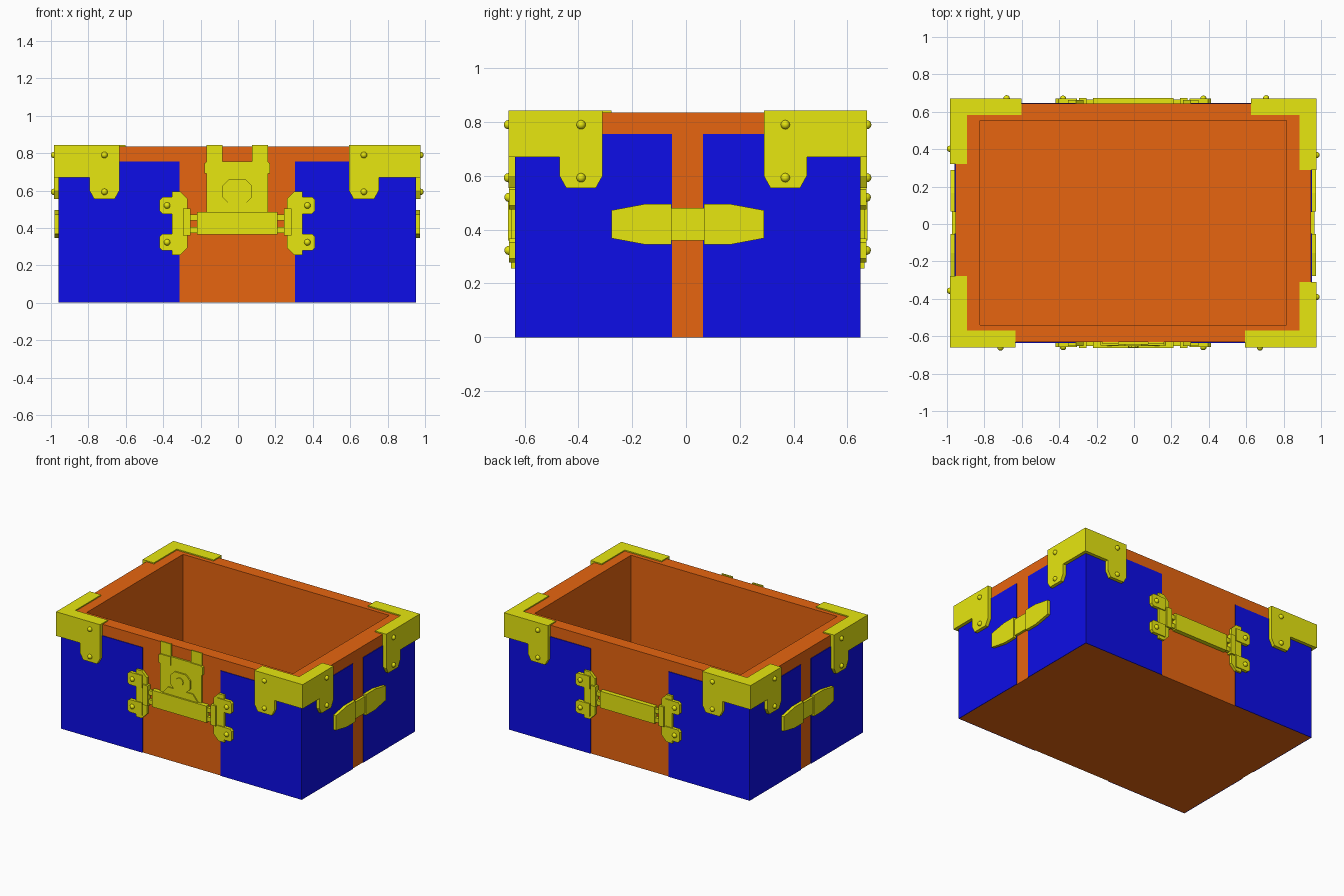
import bpy, bmesh, math
from mathutils import Matrix, Vector

if "Cube" in bpy.data.objects:
    bpy.data.objects.remove(bpy.data.objects["Cube"])

CX, CY = -0.004, 0.006          # box centre
HX, HY = 0.951, 0.637           # half sizes of the box
TOP, T = 0.835, 0.029           # rim height, bracket thickness


def mat(name, rgb):
    m = bpy.data.materials.new(name)
    m.diffuse_color = (*rgb, 1)
    m.use_nodes = True
    m.node_tree.nodes["Principled BSDF"].inputs["Base Color"].default_value = m.diffuse_color
    return m


WOOD = mat("orange wood", (0.8, 0.13, 0.005))
BLUE = mat("blue panel", (0.004, 0.004, 0.8))
BRASS = mat("yellow metal", (0.8, 0.8, 0.005))


def finish(name, bm, material, smooth=False):
    bmesh.ops.recalc_face_normals(bm, faces=bm.faces)
    me = bpy.data.meshes.new(name)
    bm.to_mesh(me)
    bm.free()
    me.materials.append(material)
    for p in me.polygons:
        p.use_smooth = smooth
    ob = bpy.data.objects.new(name, me)
    bpy.context.collection.objects.link(ob)
    return ob


def side_matrix(k):
    """Local (u along side, -y outward, z up); k = 0 front, 1 right, 2 back, 3 left."""
    d = HY if k % 2 == 0 else HX
    return (Matrix.Translation((CX, CY, 0)) @ Matrix.Rotation(k * math.pi / 2, 4, 'Z')
            @ Matrix.Translation((0, -d, 0)))


def prism(bm, pts, vec):
    f = bm.faces.new([bm.verts.new(p) for p in pts])
    r = bmesh.ops.extrude_face_region(bm, geom=[f])
    bmesh.ops.translate(bm, vec=vec, verts=[v for v in r['geom'] if isinstance(v, bmesh.types.BMVert)])


def plate(name, pts, depth, k, material=BRASS, back=0.0):
    """Outline (u, z) extruded outward from side k."""
    bm = bmesh.new()
    prism(bm, [(u, -back, z) for u, z in pts], Vector((0, back - depth, 0)))
    bm.transform(side_matrix(k))
    return finish(name, bm, material)


def rect(u0, u1, z0, z1):
    return [(u0, z0), (u1, z0), (u1, z1), (u0, z1)]


def flip(pts, s):
    return [(u * s, z) for u, z in pts]


def rivet(u, z, out, k):
    bm = bmesh.new()
    bmesh.ops.create_uvsphere(bm, u_segments=12, v_segments=8, radius=0.017)
    bm.transform(side_matrix(k) @ Matrix.Translation((u, -out, z)))
    finish("rivet", bm, BRASS, True)


# open box: cube with the top inset and pushed down
bm = bmesh.new()
prism(bm, [(CX + sx * HX, CY + sy * HY, 0) for sx, sy in ((-1, -1), (1, -1), (1, 1), (-1, 1))],
      Vector((0, 0, TOP)))
bmesh.ops.recalc_face_normals(bm, faces=bm.faces)
lid = max(bm.faces, key=lambda f: f.calc_center_median().z)
bmesh.ops.inset_region(bm, faces=[lid], thickness=0.1)
r = bmesh.ops.extrude_face_region(bm, geom=[lid])
moved = [v for v in r['geom'] if isinstance(v, bmesh.types.BMVert)]
bmesh.ops.delete(bm, geom=[lid], context='FACES_ONLY')
for v in bm.verts:              # inner wall sizes
    if abs(v.co.x - CX) < HX - 0.05:
        v.co.x = CX + math.copysign(0.82, v.co.x - CX)
        v.co.y = CY + math.copysign(0.547, v.co.y - CY)
for v in moved:
    v.co.z = 0.08
finish("box", bm, WOOD)

for k in range(4):
    half = HX if k % 2 == 0 else HY
    H = half + T
    gap = 0.31 if k % 2 == 0 else 0.058
    for s in (-1, 1):
        # painted panels on both halves of the side
        plate("side_panel", flip(rect(gap, half + 0.005, 0, 0.755), s), 0.005, k, BLUE)
        # corner bracket face with chamfered tab, longer on the right end
        a = H - (0.35 if s < 0 else 0.383)
        e = half if s < 0 else H
        plate("corner_bracket",
              flip([(e, TOP), (a, TOP), (a, 0.6), (a + 0.025, 0.555), (a + 0.135, 0.555),
                    (a + 0.16, 0.6), (a + 0.16, 0.67), (e, 0.67)], s), T, k)
        for z in (0.79, 0.593):
            rivet(s * (a + 0.08), z, T, k)
    # L-shaped bracket top at the left corner of this side
    other = HY if k % 2 == 0 else HX
    w, lx, ly = 0.09, 0.35, 0.383
    bm = bmesh.new()
    ell = [(0, 0), (lx, 0), (lx, w), (w, w), (w, ly), (0, ly)]
    prism(bm, [(x - H, y - T, TOP) for x, y in ell], Vector((0, 0, 0.008)))
    bm.transform(side_matrix(k))
    finish("corner_bracket_top", bm, BRASS)

# hasps and bars on front and back
for k in (0, 2):
    plate("cross_bar", rect(-0.216, 0.216, 0.365, 0.485), 0.031, k)
    for s in (-1, 1):
        plate("hasp_plate", flip([(0.35, 0.255), (0.35, 0.595), (0.305, 0.595), (0.265, 0.555),
                                  (0.265, 0.295), (0.305, 0.255)], s), 0.02, k)
        plate("hasp_block", flip(rect(0.25, 0.29, 0.36, 0.505), s), 0.031, k)
        for z in (0.39, 0.455):
            plate("bar_pin", flip(rect(0.21, 0.255, z - 0.016, z + 0.016), s), 0.022, k)
        for z in (0.52, 0.323):
            plate("hasp_ear", flip([(0.3, z - 0.045), (0.4, z - 0.045), (0.415, z - 0.03),
                                    (0.415, z + 0.03), (0.4, z + 0.045), (0.3, z + 0.045)], s), 0.027, k)
            rivet(s * 0.375, z, 0.027, k)

# front lock
plate("lock_plate", rect(-0.165, 0.165, 0.485, 0.69), 0.012, 0)
plate("lock_top", rect(-0.08, 0.08, 0.68, 0.755), 0.012, 0)
plate("lock_foot", [(-0.14, 0.485), (0.14, 0.485), (0.1, 0.535), (-0.1, 0.535)], 0.02, 0)
for s in (-1, 1):
    plate("lock_strap", flip(rect(0.08, 0.165, 0.68, 0.843), s), 0.01, 0)
    plate("lock_shoulder", flip([(0.08, 0.69), (0.175, 0.69), (0.175, 0.745), (0.16, 0.755),
                                 (0.08, 0.755)], s), 0.018, 0)
plate("lock_octagon", [(-0.045, 0.53), (0.045, 0.53), (0.08, 0.565), (0.08, 0.625),
                       (0.045, 0.66), (-0.045, 0.66), (-0.08, 0.625), (-0.08, 0.565)], 0.022, 0)
plate("lock_knob", [(0.028 * math.cos(i * math.pi / 5), 0.6 + 0.028 * math.sin(i * math.pi / 5))
                    for i in range(10)], 0.028, 0)

# handles on the right and left ends
for k in (1, 3):
    plate("handle_centre", rect(-0.062, 0.062, 0.36, 0.48), 0.018, k)
    for s in (-1, 1):
        plate("handle_wing", flip([(0.06, 0.345), (0.16, 0.345), (0.283, 0.368), (0.283, 0.472),
                                   (0.16, 0.495), (0.06, 0.495)], s), 0.026, k)
